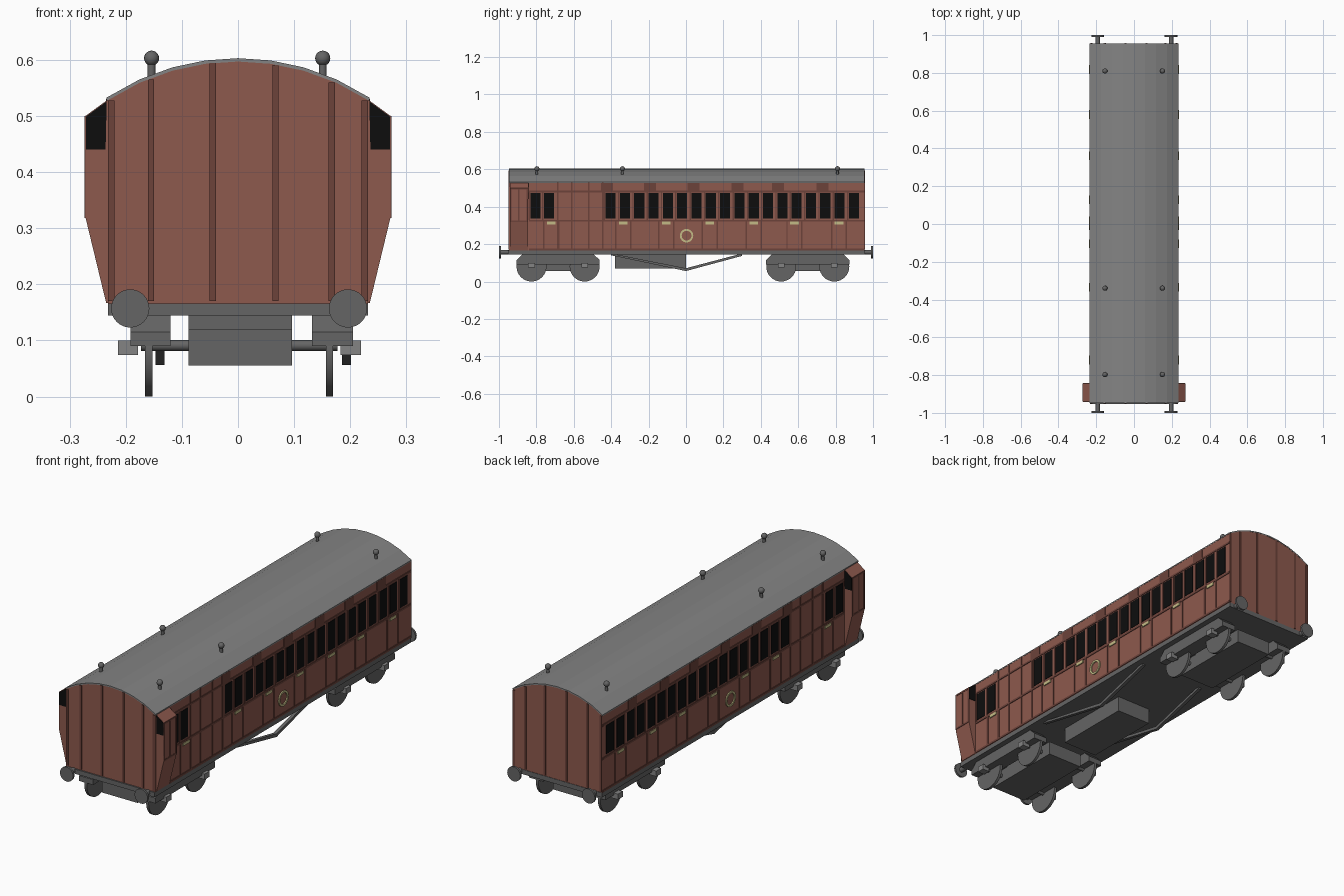
import bpy, bmesh, math
from mathutils import Matrix, Vector

if "Cube" in bpy.data.objects:
    bpy.data.objects.remove(bpy.data.objects["Cube"])


def material(name, rgb):
    m = bpy.data.materials.new(name)
    m.diffuse_color = (*rgb, 1)
    m.use_nodes = True
    m.node_tree.nodes["Principled BSDF"].inputs["Base Color"].default_value = m.diffuse_color
    return m


BROWN = material("brown_paint", (0.27, 0.1, 0.075))
DARK = material("dark_brown_trim", (0.15, 0.055, 0.042))
BLACK = material("dark_glass", (0.004, 0.004, 0.004))
CREAM = material("cream_trim", (0.55, 0.5, 0.24))
METAL = material("dark_metal", (0.13, 0.13, 0.13))
ROOF = material("roof_grey", (0.23, 0.23, 0.23))


def finish(name, bm, mat, smooth=False):
    bmesh.ops.recalc_face_normals(bm, faces=bm.faces)
    me = bpy.data.meshes.new(name)
    bm.to_mesh(me)
    bm.free()
    ob = bpy.data.objects.new(name, me)
    bpy.context.collection.objects.link(ob)
    me.materials.append(mat)
    if smooth:
        for o in bpy.context.selected_objects:
            o.select_set(False)
        ob.select_set(True)
        bpy.context.view_layer.objects.active = ob
        bpy.ops.object.shade_smooth_by_angle(angle=math.radians(35))
    return ob


def boxes(name, spans, mat, mirror=False):
    """Each span is (x0, x1, y0, y1, z0, z1)."""
    bm = bmesh.new()
    for x0, x1, y0, y1, z0, z1 in spans:
        for s in ((1, -1) if mirror else (1,)):
            c = Vector((s * (x0 + x1) / 2, (y0 + y1) / 2, (z0 + z1) / 2))
            bmesh.ops.create_cube(bm, size=1, matrix=Matrix.Translation(c) @ Matrix.Diagonal((x1 - x0, y1 - y0, z1 - z0, 1)))
    return finish(name, bm, mat)


def prism(name, pts, lo, hi, mat, axis="y", mirror=False):
    """Extrude a profile: (x, z) along y, or (y, z) along x."""
    bm = bmesh.new()
    for s in ((1, -1) if mirror else (1,)):
        def ring(t):
            return [bm.verts.new((s * a, t, b) if axis == "y" else (s * t, a, b)) for a, b in pts]
        r0, r1 = ring(lo), ring(hi)
        bm.faces.new(r0)
        bm.faces.new(r1)
        n = len(pts)
        for i in range(n):
            j = (i + 1) % n
            bm.faces.new((r0[i], r0[j], r1[j], r1[i]))
    return finish(name, bm, mat)


def cylinders(name, rods, mat, axis, seg=24):
    """Each rod is (centre, radius, length)."""
    bm = bmesh.new()
    rot = {"x": Matrix.Rotation(math.pi / 2, 4, "Y"), "y": Matrix.Rotation(math.pi / 2, 4, "X"), "z": Matrix()}[axis]
    for c, r, length in rods:
        bmesh.ops.create_cone(bm, cap_ends=True, segments=seg, radius1=r, radius2=r, depth=length,
                              matrix=Matrix.Translation(c) @ rot)
    return finish(name, bm, mat, True)


# Body and arched roof
Y0, Y1, W, EAVE, R = -0.946, 0.954, 0.232, 0.532, 0.418


def arch(x):
    return 0.603 - R + math.sqrt(R * R - x * x)


curve = [W * (1 - i / 4) for i in range(9)]
prism("coach_body", [(-W, 0.165), (W, 0.165)] + [(x, arch(x) - 0.004) for x in curve], Y0, Y1, BROWN)
prism("roof", [(x * 1.01, arch(x)) for x in curve] + [(x * 1.01, arch(x) - 0.006) for x in reversed(curve)],
      Y0 - 0.001, Y1 + 0.001, ROOF)

# Roof ventilators
vents = [(x, y) for x in (-0.154, 0.151) for y in (-0.797, -0.34, 0.81)]
cylinders("ventilator_stems", [((x, y, 0.583), 0.007, 0.04) for x, y in vents], METAL, "z", 16)
bm = bmesh.new()
for x, y in vents:
    bmesh.ops.create_uvsphere(bm, u_segments=16, v_segments=10, radius=0.0135, matrix=Matrix.Translation((x, y, 0.603)))
finish("ventilator_caps", bm, METAL, True)

# End panel strips
ends = []
for x in (-0.226, -0.155, -0.045, 0.067, 0.167, 0.226):
    top = arch(abs(x) + 0.005) - 0.006
    for a, b in ((Y0 - 0.003, Y0 + 0.002), (Y1 - 0.002, Y1 + 0.003)):
        ends.append((x - 0.0055, x + 0.0055, a, b, 0.17, top))
boxes("end_strips", ends, DARK)

# Side windows: long passenger row plus the guard's pair
starts = [-0.43 + 0.0765 * i for i in range(18)] + [-0.832, -0.76]
boxes("side_windows", [(W - 0.002, W + 0.002, y, y + 0.054, 0.337, 0.472) for y in starts], BLACK, True)

# Doors, handles and side beading
doors = [-0.72, -0.335, -0.105, 0.128, 0.362, 0.58, 0.818]
X = (W - 0.002, W + 0.003)
trim = [(*X, -0.84, Y1, z0, z1) for z0, z1 in ((0.167, 0.177), (0.32, 0.33), (0.477, 0.486))]
for d in doors:
    trim += [(*X, d + s * 0.04 - 0.004, d + s * 0.04 + 0.004, 0.177, 0.32) for s in (-1, 1)]
for y in (-0.685, -0.61, -0.52, -0.445):
    trim.append((*X, y - 0.004, y + 0.004, 0.177, 0.53))
for d in doors[1:]:
    trim.append((*X, d - 0.12, d - 0.055, 0.486, 0.528))
trim += [(*X, y - 0.01, y - 0.003, 0.33, 0.477) for y in starts]
boxes("side_beading", trim, DARK, True)
boxes("door_plates", [(W, W + 0.005, d - 0.023, d + 0.023, 0.306, 0.32) for d in doors], CREAM, True)

# Plain ring on each side
bm = bmesh.new()
for s in (-1, 1):
    rings = []
    for r, x in ((0.026, W - 0.002), (0.026, W + 0.005), (0.036, W + 0.005), (0.036, W - 0.002)):
        rings.append([bm.verts.new((s * x, 0.003 + r * math.cos(a * math.tau / 24), 0.245 + r * math.sin(a * math.tau / 24)))
                      for a in range(24)])
    for k in range(4):
        p, q = rings[k], rings[(k + 1) % 4]
        for i in range(24):
            j = (i + 1) % 24
            bm.faces.new((p[i], p[j], q[j], q[i]))
finish("side_rings", bm, CREAM)

# Guard's lookouts bulging from both sides, with end windows
prism("lookouts", [(0.228, 0.167), (0.235, 0.167), (0.272, 0.32), (0.272, 0.5), (0.228, 0.532)],
      -0.94, -0.845, BROWN, mirror=True)
prism("lookout_windows", [(0.236, 0.44), (0.271, 0.44), (0.271, 0.499), (0.234, 0.526)],
      -0.942, -0.843, BLACK, mirror=True)
boxes("lookout_trim", [(0.27, 0.2735, y, y + 0.008, 0.32, 0.5) for y in (-0.94, -0.897, -0.853)]
      + [(0.27, 0.2735, -0.94, -0.845, z, z + 0.008) for z in (0.318, 0.492)], DARK, True)

# Underframe and equipment box
boxes("underframe", [(-W, W, -0.952, 0.956, 0.144, 0.166)], METAL)
boxes("equipment_box", [(-0.088, 0.092, -0.38, 0.0, 0.07, 0.146)], METAL)

# V-shaped truss rods
for name, x in (("left_truss", -0.139), ("right_truss", 0.193)):
    prism(name, [(-0.40, 0.15), (0, 0.071), (0.30, 0.15), (0.30, 0.137), (0, 0.056), (-0.40, 0.14)],
          x - 0.008, x + 0.008, METAL, axis="x")

# Buffers
pads = [(x, s) for x in (-0.192, 0.196) for s in (-1, 1)]
cylinders("buffer_shafts", [((x, s * 0.967, 0.157), 0.012, 0.05) for x, s in pads], METAL, "y", 16)
cylinders("buffer_heads", [((x, s * 0.995, 0.157), 0.034, 0.01) for x, s in pads], METAL, "y", 32)

# Bogies: frame, side frames, wheels, axles and axle boxes
for tag, cy in (("front", -0.684), ("rear", 0.651)):
    boxes(tag + "_bogie_frame", [(-0.088, 0.096, cy - 0.2, cy + 0.2, 0.055, 0.12),
                                 (-0.088, 0.096, cy - 0.1, cy + 0.1, 0.12, 0.146)], METAL)
    side = [(-0.19, 0.146), (0.19, 0.146), (0.222, 0.115), (0.222, 0.09), (-0.222, 0.09), (-0.222, 0.115)]
    for hand, x0, x1 in (("left", -0.192, -0.12), ("right", 0.132, 0.205)):
        prism(f"{tag}_{hand}_bogie_side", [(cy + y, z) for y, z in side], x0, x1, METAL, axis="x")
    axles = [cy - 0.142, cy + 0.142]
    cylinders(tag + "_wheels", [((x, y, 0.08), 0.08, 0.013) for x in (-0.159, 0.163) for y in axles], METAL, "x", 32)
    cylinders(tag + "_axles", [((0.002, y, 0.091), 0.0095, 0.35) for y in axles], METAL, "x", 16)
    boxes(tag + "_axle_boxes", [(x, x + 0.036, y - 0.018, y + 0.018, 0.074, 0.1) for x in (-0.214, 0.183) for y in axles], ROOF)
